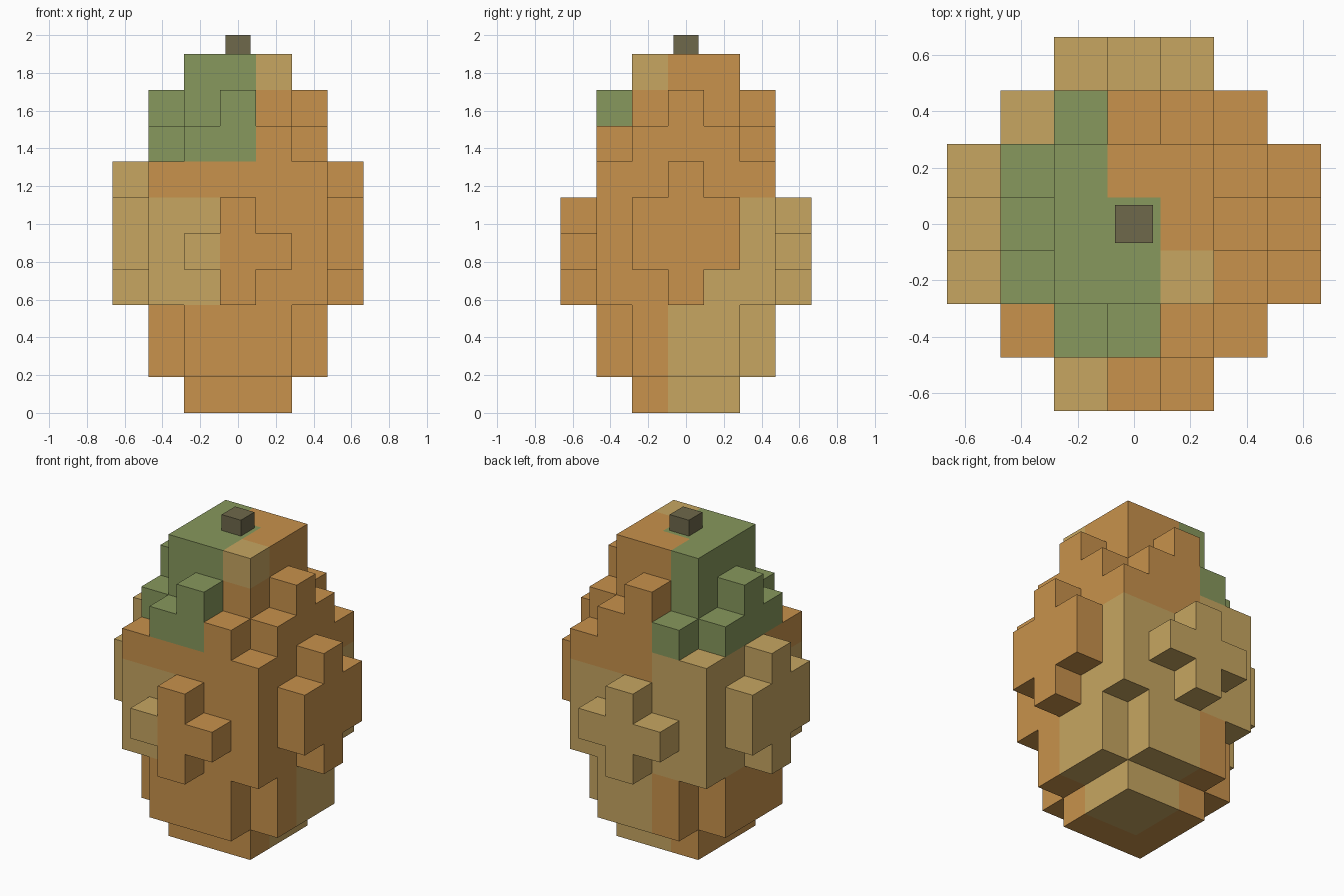
import bpy
import bmesh
from mathutils import Vector

if "Cube" in bpy.data.objects:
    bpy.data.objects.remove(bpy.data.objects["Cube"])

U = 0.19  # block size


def material(name, rgb):
    m = bpy.data.materials.new(name)
    m.diffuse_color = (*rgb, 1.0)
    m.use_nodes = True
    m.node_tree.nodes["Principled BSDF"].inputs["Base Color"].default_value = m.diffuse_color
    return m


ORANGE, TAN, GREEN = 0, 1, 2
shell_mats = [
    material("orange", (0.577, 0.287, 0.072)),
    material("tan", (0.571, 0.381, 0.120)),
    material("green", (0.242, 0.314, 0.109)),
]
stem_mat = material("stem_brown", (0.156, 0.138, 0.070))


def solid(i, j, k):
    """Which grid blocks are filled: a core plus stepped bumps on each side."""
    a, b = abs(i), abs(j)
    lo, hi = min(a, b), max(a, b)
    if k in (0, 9):                       # narrow base and cap
        return hi <= 1
    if k in (1, 2, 7):                    # square with the corners cut away
        return hi <= 2 and lo <= 1
    if k == 8:                            # cap with one block on each side
        return hi <= 1 or (hi == 2 and lo == 0)
    if 3 <= k <= 6:                       # widest part with cross-shaped bumps
        if hi <= 2:
            return True
        if a == 3:
            return b <= (1 if k in (4, 5) else 0)
        return b == 3 and k <= 5 and a <= (1 if k == 4 else 0)
    return False


def colour(i, j, k):
    """Colour patches by position."""
    if k >= 7:
        if k == 9 and (i, j) == (1, -1):
            return TAN
        return GREEN if i < 0 or (i == 0 and j <= 0) else ORANGE
    if k == 6:
        return TAN if i < 0 and j >= 0 else ORANGE
    if k >= 3:
        return TAN if i < 0 or j >= 2 or (k == 3 and j >= 1) else ORANGE
    return TAN if i >= 0 and j >= 0 else ORANGE


def add_object(name, bm, mats):
    mesh = bpy.data.meshes.new(name)
    bm.to_mesh(mesh)
    bm.free()
    for m in mats:
        mesh.materials.append(m)
    ob = bpy.data.objects.new(name, mesh)
    bpy.context.collection.objects.link(ob)


DIRECTIONS = [Vector(d) for d in
              ((1, 0, 0), (-1, 0, 0), (0, 1, 0), (0, -1, 0), (0, 0, 1), (0, 0, -1))]


def build_layers(name, layers):
    """Make the outer faces of every filled block in the given layers."""
    bm = bmesh.new()
    for k in layers:
        for i in range(-3, 4):
            for j in range(-3, 4):
                if not solid(i, j, k):
                    continue
                centre = Vector((i, j, k + 0.5))
                for n in DIRECTIONS:
                    if solid(i + int(n.x), j + int(n.y), k + int(n.z)):
                        continue
                    s = Vector((n.y, n.z, n.x))
                    t = n.cross(s)
                    corners = [centre + 0.5 * (n + p * s + q * t)
                               for p, q in ((-1, -1), (1, -1), (1, 1), (-1, 1))]
                    face = bm.faces.new([bm.verts.new(c * U) for c in corners])
                    face.material_index = colour(i, j, k)
    bmesh.ops.remove_doubles(bm, verts=bm.verts, dist=0.001)
    add_object(name, bm, shell_mats)


# Shell, from the ground up
build_layers("base", [0])
build_layers("lower_body", [1, 2])
build_layers("middle_body", [3, 4, 5, 6])
build_layers("upper_body", [7, 8])
build_layers("cap", [9])

# Stem on top
bm = bmesh.new()
bmesh.ops.create_cube(bm, size=1)
bmesh.ops.scale(bm, vec=(0.134, 0.134, 0.1), verts=bm.verts)
bmesh.ops.translate(bm, vec=(0, 0, 1.95), verts=bm.verts)
add_object("stem", bm, [stem_mat])
